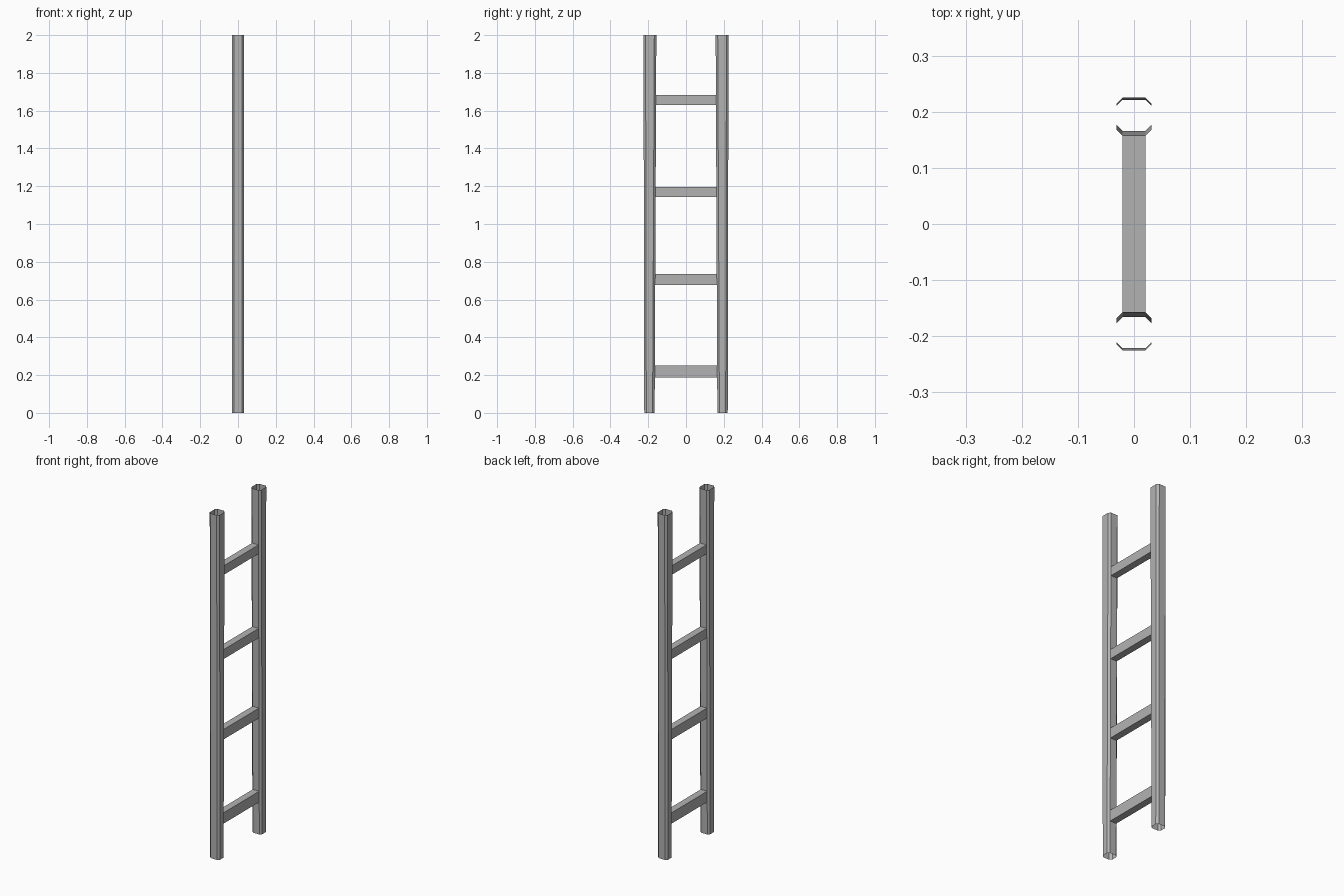
import bpy
import bmesh

cube = bpy.data.objects.get("Cube")
if cube:
    bpy.data.objects.remove(cube, do_unlink=True)

HEIGHT = 2.0
HALF_WIDTH = 0.0315
CHAMFER = 0.011

grey = bpy.data.materials.new("ladder_grey")
colour = (0.45, 0.45, 0.45, 1)
grey.diffuse_color = colour
grey.use_nodes = True
grey.node_tree.nodes["Principled BSDF"].inputs["Base Color"].default_value = colour


def inner_y(z):
    """Distance from the centre to the inner face of a rail."""
    return 0.166 - 0.009 * z / HEIGHT


def outer_y(z):
    return 0.221 + 0.004 * z / HEIGHT


def finish(name, bm):
    bmesh.ops.recalc_face_normals(bm, faces=bm.faces)
    mesh = bpy.data.meshes.new(name)
    bm.to_mesh(mesh)
    bm.free()
    mesh.materials.append(grey)
    obj = bpy.data.objects.new(name, mesh)
    bpy.context.collection.objects.link(obj)


def rail_ring(bm, z, side):
    """Rectangle with cut corners."""
    a, b = inner_y(z), outer_y(z)
    w, c = HALF_WIDTH, CHAMFER
    half = [(w - c, a), (w, a + c), (w, b - c), (w - c, b)]
    outline = half + [(-x, y) for x, y in reversed(half)]
    return [bm.verts.new((x, side * y, z)) for x, y in outline]


# Side rails: open, slightly tapered tubes
for name, side in (("front_rail", -1), ("back_rail", 1)):
    bm = bmesh.new()
    low = rail_ring(bm, 0, side)
    high = rail_ring(bm, HEIGHT, side)
    for i in range(len(low)):
        j = (i + 1) % len(low)
        bm.faces.new((low[i], low[j], high[j], high[i]))
    finish(name, bm)

# Rungs: bars whose ends meet the inner rail faces
rungs = [(0.188, 0.251), (0.676, 0.734), (1.142, 1.197), (1.63, 1.682)]
for number, (bottom, top) in enumerate(rungs, 1):
    bm = bmesh.new()
    bmesh.ops.create_cube(bm, size=2)
    for v in bm.verts:
        z = top if v.co.z > 0 else bottom
        v.co = (v.co.x * (HALF_WIDTH - CHAMFER), v.co.y * inner_y(z), z)
    finish(f"rung_{number}", bm)
